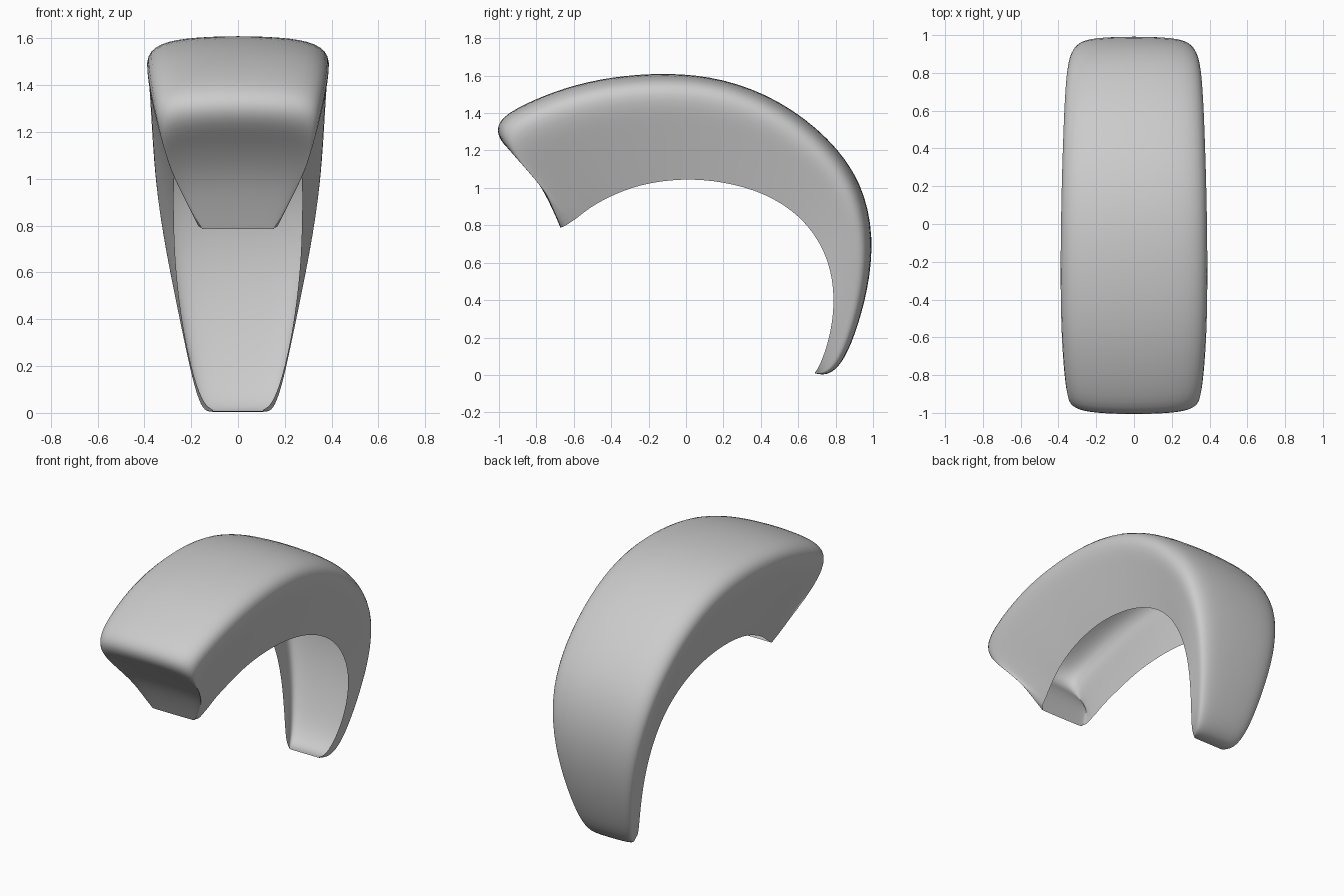
import bpy, bmesh
from mathutils import Vector

if "Cube" in bpy.data.objects:
    bpy.data.objects.remove(bpy.data.objects["Cube"])

# Stations from front lip, over the top, to the tail:
# outer y, z | inner rim y, z | outer half width, rim half width
stations = [
    (-.67, .785, -.665, .79, .155, .15),
    (-.715, .89, -.655, .793, .205, .165),
    (-.785, 1.03, -.64, .80, .26, .172),
    (-.90, 1.165, -.62, .815, .315, .177),
    (-1.01, 1.26, -.595, .83, .345, .182),
    (-1.015, 1.36, -.57, .85, .37, .19),
    (-.88, 1.445, -.52, .89, .39, .20),
    (-.65, 1.54, -.42, .95, .405, .225),
    (-.40, 1.597, -.25, 1.02, .41, .245),
    (-.10, 1.62, -.02, 1.052, .408, .265),
    (.20, 1.59, .20, 1.035, .402, .27),
    (.50, 1.475, .42, .975, .392, .275),
    (.77, 1.27, .62, .85, .38, .275),
    (.945, 1.03, .75, .66, .36, .27),
    (1.007, .74, .795, .46, .31, .25),
    (.975, .45, .785, .28, .253, .22),
    (.90, .20, .75, .14, .208, .185),
    (.835, .06, .718, .06, .175, .155),
    (.76, -.005, .70, .025, .145, .13),
    (.69, .008, .688, .012, .11, .105),
]


def section(oy, oz, iy, iz, W, w):
    """U-shaped section: crowned top, rounded shoulders, tapering side walls."""
    o, i = Vector((0, oy, oz)), Vector((0, iy, iz))
    depth = (i - o).length
    axis = (i - o) / depth
    s = min(1, depth / .45)
    sh = .10 * s
    half = [(W * .45, .006 * s), (W * .83, .028 * s), (W, sh)]
    for t in (.35, .7, 1):
        half.append((W + (w - W) * t, sh + (depth - sh) * t))
    pts = [(-x, d) for x, d in reversed(half)] + [(0, 0)] + half
    return [o + axis * d + Vector((x, 0, 0)) for x, d in pts]


# Open curved shell lofted through the sections
bm = bmesh.new()
rings = [[bm.verts.new(p) for p in section(*s)] for s in stations]
for a, b in zip(rings, rings[1:]):
    for k in range(len(a) - 1):
        bm.faces.new((a[k], a[k + 1], b[k + 1], b[k]))
bmesh.ops.recalc_face_normals(bm, faces=bm.faces)
bm.faces.ensure_lookup_table()
top = max(bm.faces, key=lambda f: f.calc_center_median().z)
if top.normal.z < 0:
    bmesh.ops.reverse_faces(bm, faces=bm.faces)
for f in bm.faces:
    f.smooth = True
mesh = bpy.data.meshes.new("curved_shell")
bm.to_mesh(mesh)
bm.free()
shell = bpy.data.objects.new("curved_shell", mesh)
bpy.context.collection.objects.link(shell)
sub = shell.modifiers.new("smooth", 'SUBSURF')
sub.levels = sub.render_levels = 2
